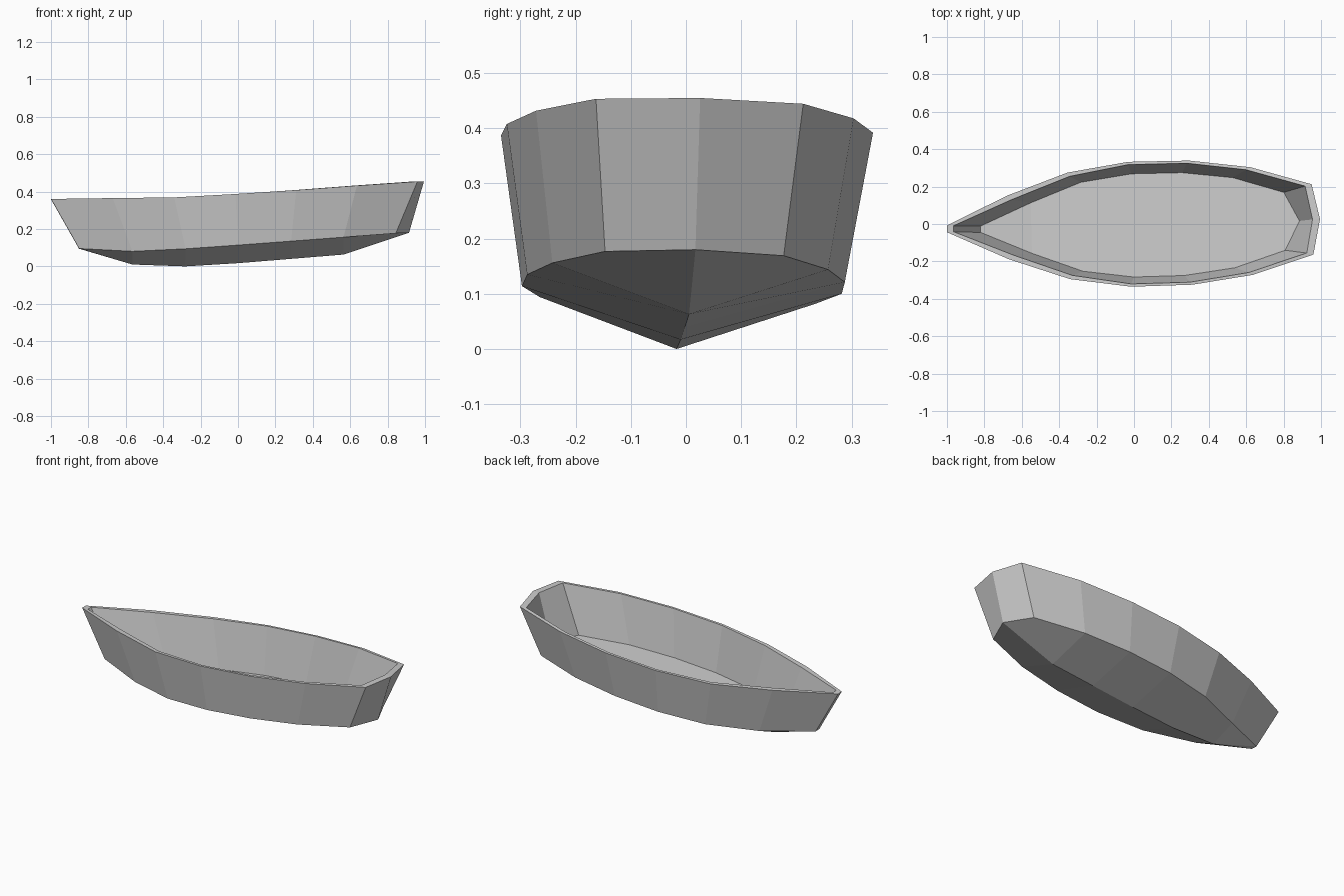
import bpy
import bmesh
from mathutils import Matrix, Vector

default_cube = bpy.data.objects.get("Cube")
if default_cube:
    bpy.data.objects.remove(default_cube, do_unlink=True)


def make_material(name, colour):
    material = bpy.data.materials.new(name)
    material.use_nodes = True
    material.diffuse_color = colour
    shader = material.node_tree.nodes["Principled BSDF"]
    shader.inputs["Base Color"].default_value = colour
    return material


# Heights and half widths at the stations, from the bow to the stern corner
rim_heights = [.36, .361, .362, .379, .4, .425, .449]
chine_heights = [.095, .077, .088, .107, .128, .15, .173]
rim_widths = [.018, .17, .285, .334, .332, .288, .188]
rim_inner_widths = [.016, .148, .265, .319, .318, .275, .179]
chine_widths = [.018, .145, .25, .29, .288, .25, .162]
floor_widths = [.017, .135, .238, .276, .275, .241, .155]
keel_heights = [.01, 0, .017, .04, .063]


def make_ring(bm, bow_x, corner_x, stern_x, widths, heights, stern_height):
    """Closed ring of vertices: left side, stern point, right side."""
    last = len(widths) - 1
    left, right = [], []
    for i, (width, height) in enumerate(zip(widths, heights)):
        x = bow_x + (corner_x - bow_x) * i / last
        left.append(bm.verts.new((x, width, height)))
        right.append(bm.verts.new((x, -width, height)))
    stern = bm.verts.new((stern_x, 0, stern_height))
    return left + [stern] + right[::-1]


def bridge(bm, lower, upper):
    count = len(lower)
    for i in range(count):
        j = (i + 1) % count
        bm.faces.new((lower[i], lower[j], upper[j], upper[i]))


bm = bmesh.new()
chine = make_ring(bm, -.85, .84, .915, chine_widths, chine_heights, .18)
rim = make_ring(bm, -1, .955, .995, rim_widths, rim_heights, .455)
rim_inner = make_ring(bm, -.965, .92, .955, rim_inner_widths, rim_heights, .455)
floor = make_ring(bm, -.82, .805, .885, floor_widths, chine_heights, .18)

# Outer sides, flat rim and inner sides
bridge(bm, chine, rim)
bridge(bm, rim, rim_inner)
bridge(bm, rim_inner, floor)

# Inside floor, laid in strips from side to side
for i in range(6):
    bm.faces.new((floor[i], floor[i + 1], floor[-2 - i], floor[-1 - i]))
bm.faces.new(floor[6:9])

# Keeled underside, the same on both sides
keel = [bm.verts.new((-.565 + .282 * i, 0, z)) for i, z in enumerate(keel_heights)]
for side in (chine, chine[::-1]):
    bm.faces.new((side[0], side[1], keel[0]))
    for i in range(4):
        bm.faces.new((side[i + 1], side[i + 2], keel[i + 1], keel[i]))
    bm.faces.new((side[5], side[6], side[7], keel[4]))
bm.faces.new((chine[0], chine[-1], keel[0]))

# Slight heel and turn of the whole boat
bm.transform(Matrix.Translation((0, -.01, 0))
             @ Matrix.Rotation(.025, 4, "Z")
             @ Matrix.Rotation(-.024, 4, "X"))
low = min(v.co.z for v in bm.verts)
bmesh.ops.translate(bm, verts=bm.verts, vec=Vector((0, 0, -low)))
bmesh.ops.recalc_face_normals(bm, faces=bm.faces)

mesh = bpy.data.meshes.new("boat_hull")
bm.to_mesh(mesh)
bm.free()
mesh.materials.append(make_material("light_grey", (.6, .6, .6, 1)))
hull = bpy.data.objects.new("boat_hull", mesh)
bpy.context.collection.objects.link(hull)
